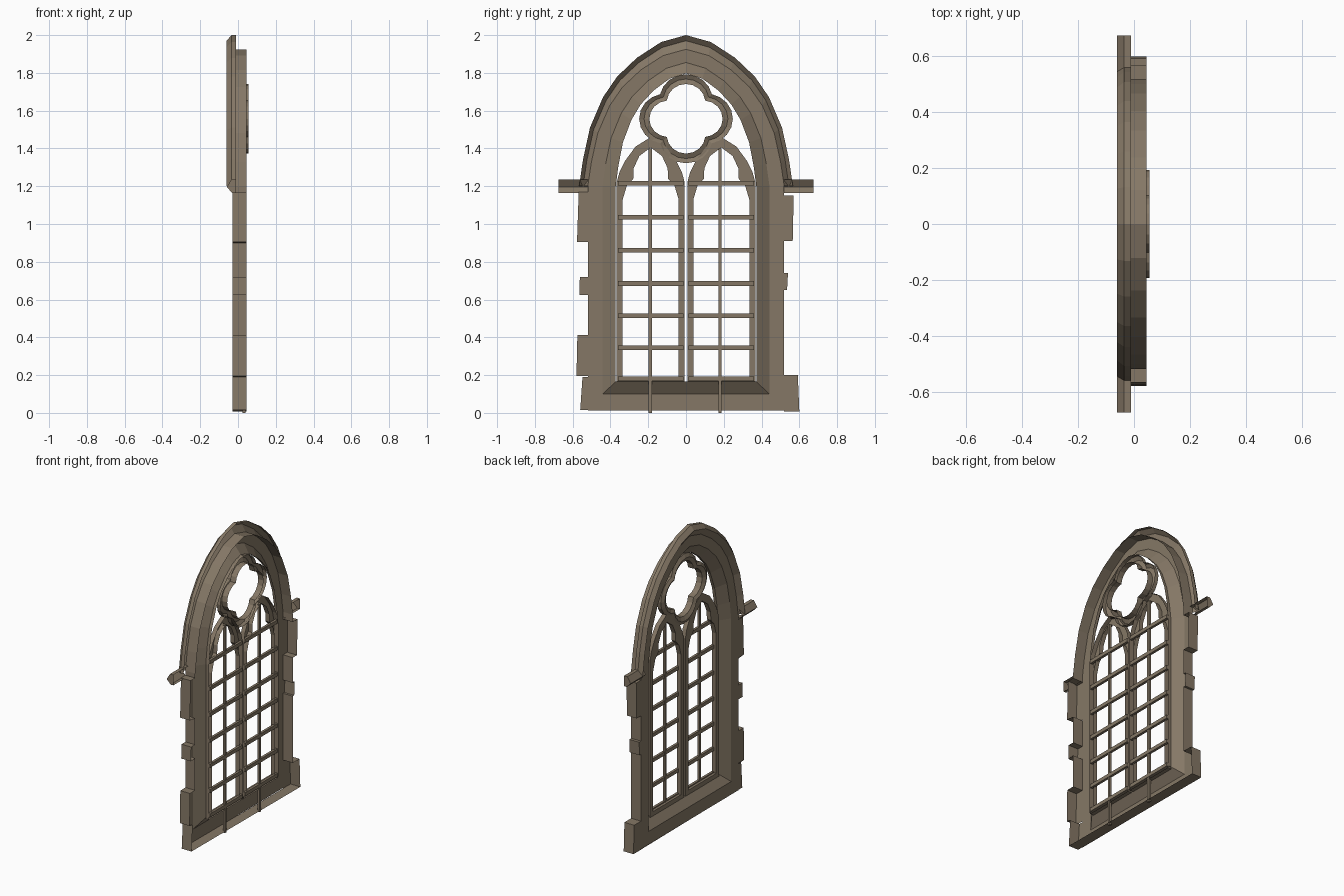
import bpy, bmesh, math

if "Cube" in bpy.data.objects:
    bpy.data.objects.remove(bpy.data.objects["Cube"])

stone = bpy.data.materials.new("brown_stone")
stone.diffuse_color = (0.235, 0.187, 0.133, 1)
stone.use_nodes = True
stone.node_tree.nodes["Principled BSDF"].inputs["Base Color"].default_value = stone.diffuse_color


def finish(name, bm):
    bmesh.ops.recalc_face_normals(bm, faces=bm.faces)
    me = bpy.data.meshes.new(name)
    bm.to_mesh(me)
    bm.free()
    me.materials.append(stone)
    ob = bpy.data.objects.new(name, me)
    bpy.context.collection.objects.link(ob)
    return ob


def shell(name, loops, closed=True):
    """Bridge matching (y, z) outlines, each at its own x, into an open-backed moulding."""
    bm = bmesh.new()
    vs = [[bm.verts.new((x, y, z)) for y, z in pts] for pts, x in loops]
    n = len(vs[0])
    for a, b in zip(vs, vs[1:]):
        for j in range(n if closed else n - 1):
            k = (j + 1) % n
            bm.faces.new((a[j], a[k], b[k], b[j]))
    return finish(name, bm)


def box(name, x0, x1, y0, y1, z0, z1):
    bm = bmesh.new()
    bmesh.ops.create_cube(bm, size=1)
    for v in bm.verts:
        v.co = (x1 if v.co.x > 0 else x0, y1 if v.co.y > 0 else y0, z1 if v.co.z > 0 else z0)
    return finish(name, bm)


def mirrored(half):
    """Half outline ending on the centre line -> full outline."""
    return half + [(-y, z) for y, z in reversed(half[:-1])]


ARCH = [(1, 0), (.963, .178), (.898, .388), (.777, .588), (.645, .725),
        (.459, .85), (.233, .954), (0, 1)]


def arch(w, top, base=None, spring=1.2):
    half = [(w * a, spring + (top - spring) * b) for a, b in ARCH]
    return mirrored(([(w, base)] if base is not None else []) + half)


# Front face and splayed reveal of the surround, open at the back
FRONT, BACK, JAMB = -.028, .045, .52
outer = arch(JAMB, 1.925, .012)
splay = arch(.442, 1.855, .10)
inner = arch(.372, 1.797, .165)
shell("window_surround", [(outer, FRONT), (splay, FRONT), (inner, .02), (inner, .04)])

# Toothed outline of the quoin stones, bottom to top, as distance from the centre
RIGHT = [(.60, .008), (.592, .20), (JAMB, .20), (JAMB, .65), (.535, .65), (.54, .74),
         (JAMB, .74), (JAMB, .91), (.565, .91), (.57, 1.15), (JAMB, 1.15)]
LEFT = [(.56, .015), (.548, .19), (.58, .195), (.575, .412), (JAMB, .412), (JAMB, .63),
        (.565, .625), (.562, .72), (JAMB, .72), (JAMB, .90), (.577, .905), (.568, 1.17),
        (JAMB, 1.17)]
outline = RIGHT + arch(JAMB, 1.925) + [(-y, z) for y, z in reversed(LEFT)]
shell("outer_edge", [(outline, FRONT), (outline, BACK)])

# Front faces of the quoins
bm = bmesh.new()
for s, side in ((1, RIGHT), (-1, LEFT)):
    for (ya, za), (yb, zb) in zip(side, side[1:]):
        if zb - za > .02 and ya > JAMB:
            bm.faces.new([bm.verts.new((FRONT, s * y, z)) for y, z in
                          ((JAMB, za), (ya, za), (yb, zb), (JAMB, zb))])
finish("quoin_faces", bm)

# Hood mould over the arch
shell("hood_mould", [(arch(.566, 2.0), -.010), (arch(.566, 2.0), -.035),
                     (arch(.545, 1.97), -.06), (arch(.515, 1.925), -.028)], closed=False)

# Returns at the feet of the hood mould
PROFILE = [(-.01, 1.235), (-.035, 1.235), (-.06, 1.195), (-.03, 1.165), (-.01, 1.165)]
for s, n in ((-1, "left"), (1, "right")):
    bm = bmesh.new()
    a, b = [[bm.verts.new((x, s * y, z)) for x, z in PROFILE] for y in (.515, .675)]
    for i in range(4):
        bm.faces.new((a[i], a[i + 1], b[i + 1], b[i]))
    bm.faces.new(b)
    finish("hood_return_" + n, bm)


# Quatrefoil ring made from four lobes
def quatrefoil(d, r, n=32):
    pts = []
    for i in range(n):
        t = 2 * math.pi * i / n
        p = (t + math.pi / 4) % (math.pi / 2) - math.pi / 4
        q = d * math.cos(p) + math.sqrt(r * r - (d * math.sin(p)) ** 2)
        pts.append((q * math.cos(t), 1.557 + q * math.sin(t) * .95))
    return pts


q_out, q_mid, q_in = quatrefoil(.108, .140), quatrefoil(.10, .122), quatrefoil(.092, .102)
shell("quatrefoil", [(q_out, .042), (q_out, .015), (q_mid, .002), (q_in, .015), (q_in, .055)])

# Twin cusped lancet lights with their glazing bars
L_OUT = [(.18, .155), (.18, 1.15), (.18, 1.22), (.165, 1.275), (.135, 1.335),
         (.08, 1.41), (0, 1.46)]
L_IN = [(.148, .185), (.148, 1.13), (.127, 1.20), (.092, 1.24), (.09, 1.295),
        (.06, 1.36), (0, 1.405)]
for s, n in ((-1, "left"), (1, "right")):
    c = s * .187
    lo = [(c + y, z) for y, z in mirrored(L_OUT)]
    li = [(c + y, z) for y, z in mirrored(L_IN)]
    shell("lancet_" + n, [(lo, .04), (lo, .01), (li, .01), (li, .04)])
    v = -.189 if s < 0 else .18
    box("upright_bar_" + n, .025, .041, v - .009, v + .009, 0, 1.40)
    for i, z in enumerate((.18, .345, .515, .685, .86, 1.035, 1.215)):
        box(f"cross_bar_{n}_{i + 1}", .027, .044, c - .173, c + .173, z - .012, z + .012)
